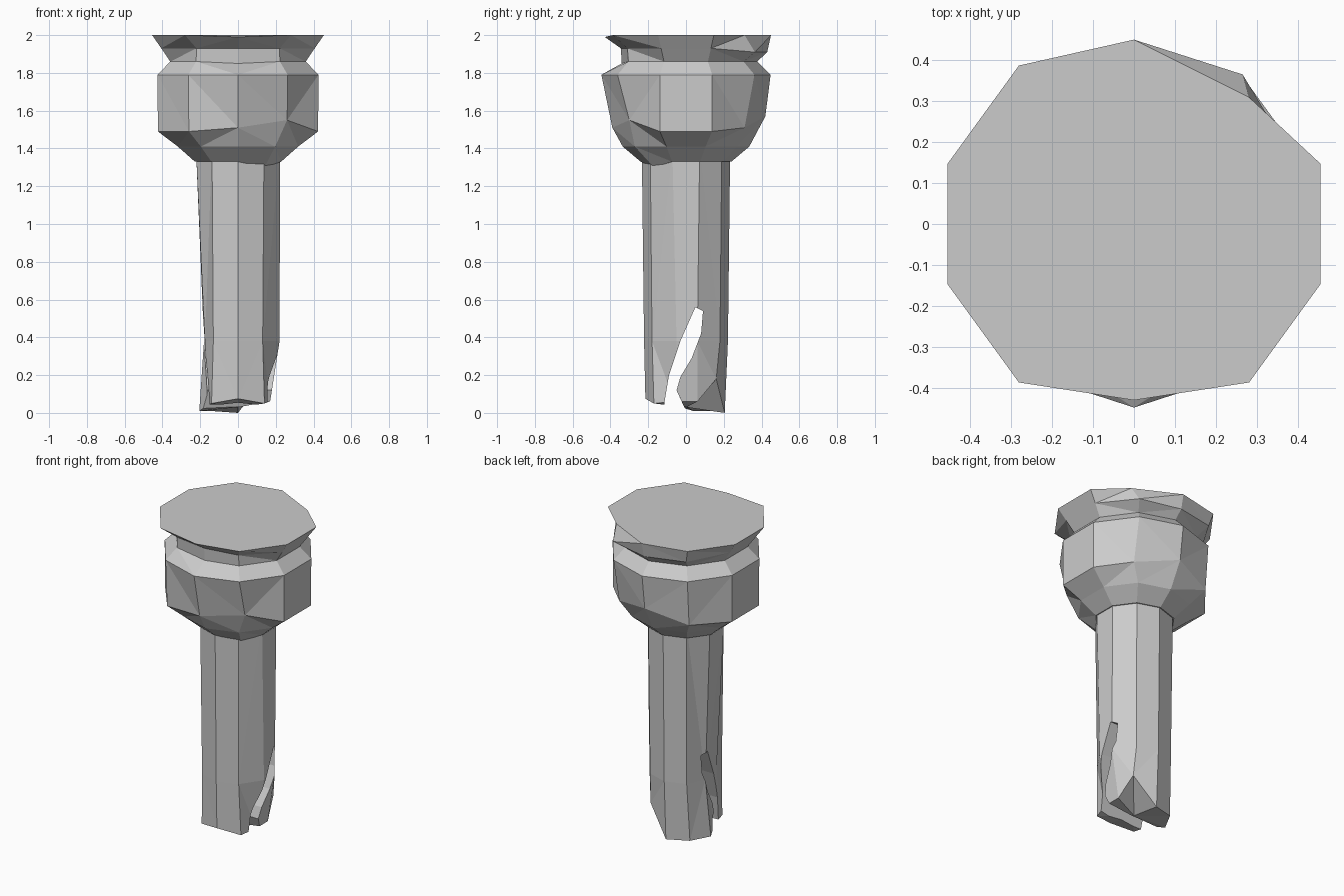
import bpy, bmesh, math

if "Cube" in bpy.data.objects:
    bpy.data.objects.remove(bpy.data.objects["Cube"])

SIDES = 10


def ring(z, r, moved=None):
    """Decagon starting at the front vertex; moved = chipped or shifted corners."""
    pts = []
    for k in range(SIDES):
        a = math.radians(-90 + 36 * k)
        pts.append((r * math.cos(a), r * math.sin(a), z))
    for k, p in (moved or {}).items():
        pts[k] = p
    return pts


def finish(name, bm):
    bmesh.ops.recalc_face_normals(bm, faces=bm.faces[:])
    mesh = bpy.data.meshes.new(name)
    bm.to_mesh(mesh)
    bm.free()
    obj = bpy.data.objects.new(name, mesh)
    bpy.context.collection.objects.link(obj)
    return obj


def loft(name, rings, bottom_centre):
    """Stack rings from top to bottom, flat cap on top and a fan below."""
    bm = bmesh.new()
    loops = [[bm.verts.new(p) for p in pts] for pts in rings]
    for a, b in zip(loops, loops[1:]):
        for k in range(SIDES):
            n = (k + 1) % SIDES
            bm.faces.new((a[k], a[n], b[n], b[k]))
    bm.faces.new(loops[0])
    c = bm.verts.new(bottom_centre)
    for k in range(SIDES):
        bm.faces.new((loops[-1][k], loops[-1][(k + 1) % SIDES], c))
    bmesh.ops.triangulate(bm, faces=[f for f in bm.faces if len(f.verts) == 4])
    return finish(name, bm)


# Head: chipped rim, neck groove, drum and tapered underside
loft("head", [
    ring(2.0, 0.478, {0: (0, -0.43, 1.99), 4: (0.28, 0.31, 2.0), 5: (0, 0.45, 2.0)}),
    ring(1.93, 0.427, {0: (0, -0.345, 1.93), 1: (0.22, -0.31, 1.93),
                       9: (-0.22, -0.31, 1.93), 4: (0.265, 0.365, 1.91),
                       5: (0, 0.43, 1.91), 6: (-0.26, 0.37, 1.92)}),
    ring(1.86, 0.377, {0: (0, -0.34, 1.85)}),
    ring(1.79, 0.448),
    ring(1.49, 0.446, {0: (0, -0.39, 1.51), 1: (0.26, -0.30, 1.55),
                       4: (0.26, 0.31, 1.51), 5: (0, 0.42, 1.57),
                       6: (-0.26, 0.34, 1.5), 9: (-0.26, -0.35, 1.49)}),
    ring(1.41, 0.335),
    ring(1.33, 0.24, {1: (0.14, -0.17, 1.30)}),
], (0, 0, 1.33))

# Shaft: slightly tapered, with a ragged broken end
shaft = loft("shaft", [
    ring(1.40, 0.234),
    ring(0.38, 0.222, {2: (0.22, -0.05, 0.38), 3: (0.22, 0.06, 0.38),
                       7: (-0.18, 0.06, 0.38), 8: (-0.175, -0.06, 0.38)}),
    ring(0.05, 0.2, {0: (0, -0.215, 0.075), 1: (0.14, -0.17, 0.05),
                     2: (0.17, -0.06, 0.06), 3: (0.17, 0.06, 0.06),
                     4: (0.14, 0.16, 0.18), 5: (0, 0.205, 0.0),
                     6: (-0.14, 0.16, 0.01), 7: (-0.205, 0.04, 0.01),
                     8: (-0.16, -0.06, 0.04), 9: (-0.14, -0.17, 0.05)}),
], (0, 0, 0.03))

# Split running sideways through the lower shaft
split = [(-0.11, -0.1), (-0.115, 0.05), (-0.09, 0.2), (-0.03, 0.38),
         (0.05, 0.56), (0.09, 0.54), (0.08, 0.42), (0.03, 0.29),
         (-0.03, 0.19), (-0.05, 0.12), (0.0, 0.01), (0.0, -0.1)]
bm = bmesh.new()
face = bm.faces.new([bm.verts.new((-0.5, y, z)) for y, z in split])
out = bmesh.ops.extrude_face_region(bm, geom=[face])
bmesh.ops.translate(bm, vec=(1, 0, 0),
                    verts=[v for v in out["geom"] if isinstance(v, bmesh.types.BMVert)])
if face.is_valid and not any(len(f.verts) == len(split) and f.verts[0].co.x < 0 for f in bm.faces):
    bm.faces.new([v for v in bm.verts if v.co.x < 0])
cutter = finish("split_cutter", bm)
cutter.hide_render = True

mod = shaft.modifiers.new("split", 'BOOLEAN')
mod.operation = 'DIFFERENCE'
mod.solver = 'EXACT'
mod.object = cutter
bpy.context.view_layer.objects.active = shaft
bpy.ops.object.modifier_apply(modifier=mod.name)
bpy.data.objects.remove(cutter)
